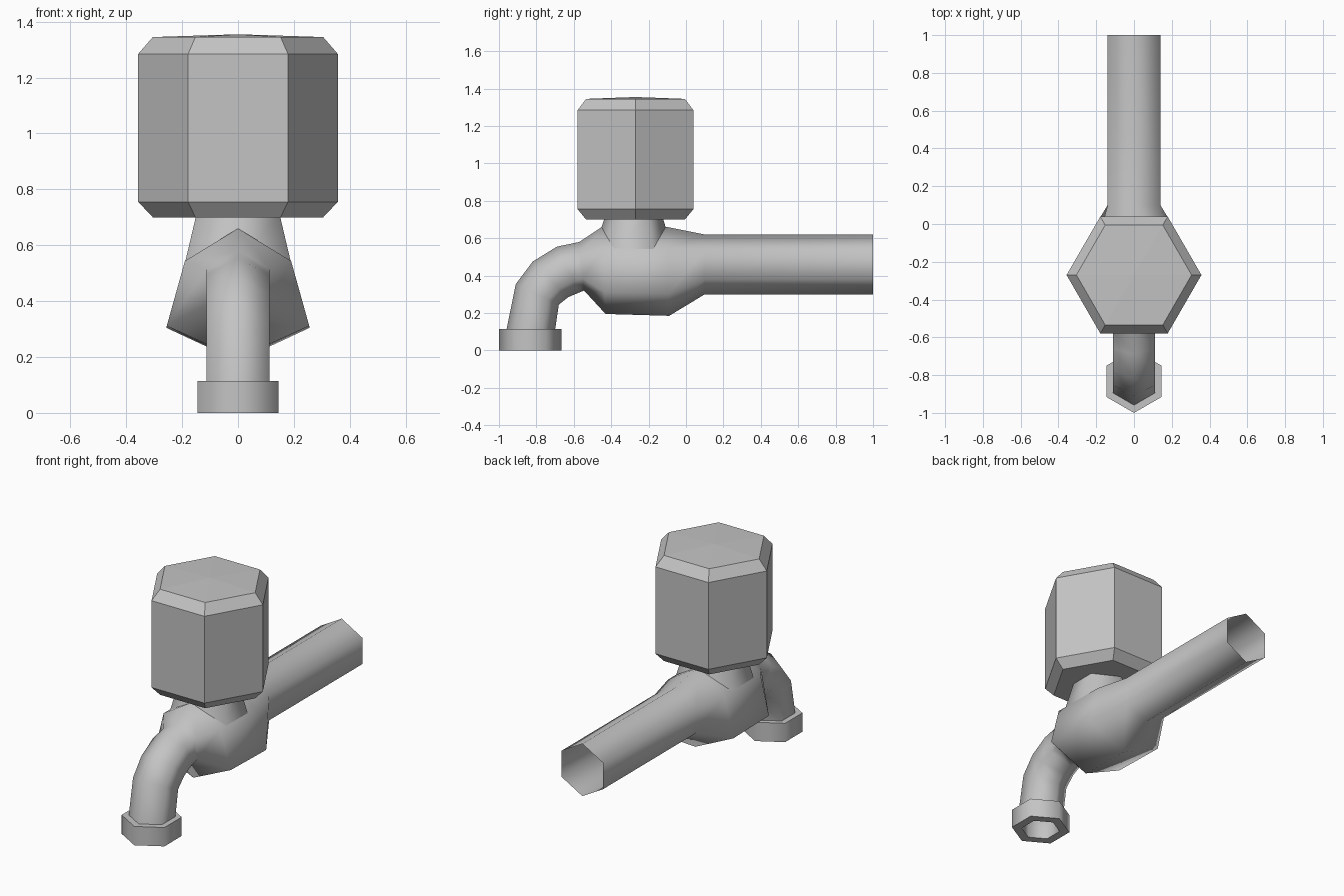
import bpy
import bmesh
from math import sin, cos, pi, radians

old = bpy.data.objects.get("Cube")
if old:
    bpy.data.objects.remove(old, do_unlink=True)

metal = bpy.data.materials.new("grey metal")
metal.use_nodes = True
grey = (0.55, 0.55, 0.55, 1)
metal.diffuse_color = grey
metal.node_tree.nodes["Principled BSDF"].inputs["Base Color"].default_value = grey


def loft(name, rings, smooth_angle=None, cap_start=False, apex=None, closed=False):
    """Skin a list of six-point rings into one object."""
    bm = bmesh.new()
    rows = [[bm.verts.new(p) for p in ring] for ring in rings]
    pairs = list(zip(rows, rows[1:]))
    if closed:
        pairs.append((rows[-1], rows[0]))
    for a, b in pairs:
        for i in range(6):
            j = (i + 1) % 6
            bm.faces.new((a[i], a[j], b[j], b[i]))
    if cap_start:
        bm.faces.new(rows[0][::-1])
    if apex:
        tip = bm.verts.new(apex)
        for i in range(6):
            bm.faces.new((rows[-1][i], rows[-1][(i + 1) % 6], tip))
    bmesh.ops.recalc_face_normals(bm, faces=bm.faces)
    mesh = bpy.data.meshes.new(name)
    bm.to_mesh(mesh)
    bm.free()
    mesh.materials.append(metal)
    obj = bpy.data.objects.new(name, mesh)
    bpy.context.collection.objects.link(obj)
    if smooth_angle:
        bpy.ops.object.select_all(action="DESELECT")
        obj.select_set(True)
        bpy.context.view_layer.objects.active = obj
        bpy.ops.object.shade_smooth_by_angle(angle=radians(smooth_angle))
    return obj


def hex_ring(y, z, radius, turn=0, width=1):
    """Horizontal hexagon; turn = pi/2 points a corner to the front."""
    return [(radius * width * cos(turn + i * pi / 3),
             y + radius * sin(turn + i * pi / 3), z) for i in range(6)]


def pipe_ring(top, bottom, upper, lower):
    """Hexagon across the pipe between a top and a bottom corner."""
    def at(x, t):
        return (x, bottom[0] + t * (top[0] - bottom[0]),
                bottom[1] + t * (top[1] - bottom[1]))
    return [at(0, 1), at(upper, 0.75), at(lower, 0.25),
            at(0, 0), at(-lower, 0.25), at(-upper, 0.75)]


# Open pipe, swollen valve body and curved spout
sections = [
    ((1.0, 0.62), (1.0, 0.30), 0.14, 0.14),
    ((0.10, 0.62), (0.10, 0.30), 0.14, 0.14),
    ((-0.10, 0.66), (-0.09, 0.185), 0.19, 0.255),
    ((-0.45, 0.66), (-0.43, 0.195), 0.19, 0.255),
    ((-0.57, 0.58), (-0.545, 0.32), 0.112, 0.112),
    ((-0.69, 0.555), (-0.57, 0.31), 0.112, 0.112),
    ((-0.82, 0.475), (-0.63, 0.285), 0.112, 0.112),
    ((-0.91, 0.355), (-0.68, 0.245), 0.112, 0.112),
    ((-0.96, 0.11), (-0.70, 0.11), 0.112, 0.112),
]
loft("tap_body", [pipe_ring(*s) for s in sections], 180)

# Neck under the handle
loft("neck", [hex_ring(-0.28, 0.54, 0.21, pi / 2, 1.04),
              hex_ring(-0.28, 0.71, 0.155, pi / 2, 1.11)], 180)

# Six-sided handle with chamfered rims and a faintly raised top
loft("handle", [hex_ring(-0.27, z, r) for z, r in
                ((0.70, 0.305), (0.755, 0.357), (1.285, 0.357), (1.345, 0.305))],
     cap_start=True, apex=(0, -0.27, 1.355))

# Hollow outlet collar
loft("outlet_collar", [hex_ring(-0.833, z, r, pi / 2) for z, r in
                       ((0, 0.11), (0, 0.167), (0.115, 0.167), (0.115, 0.12),
                        (0.08, 0.11))],
     65, closed=True)
